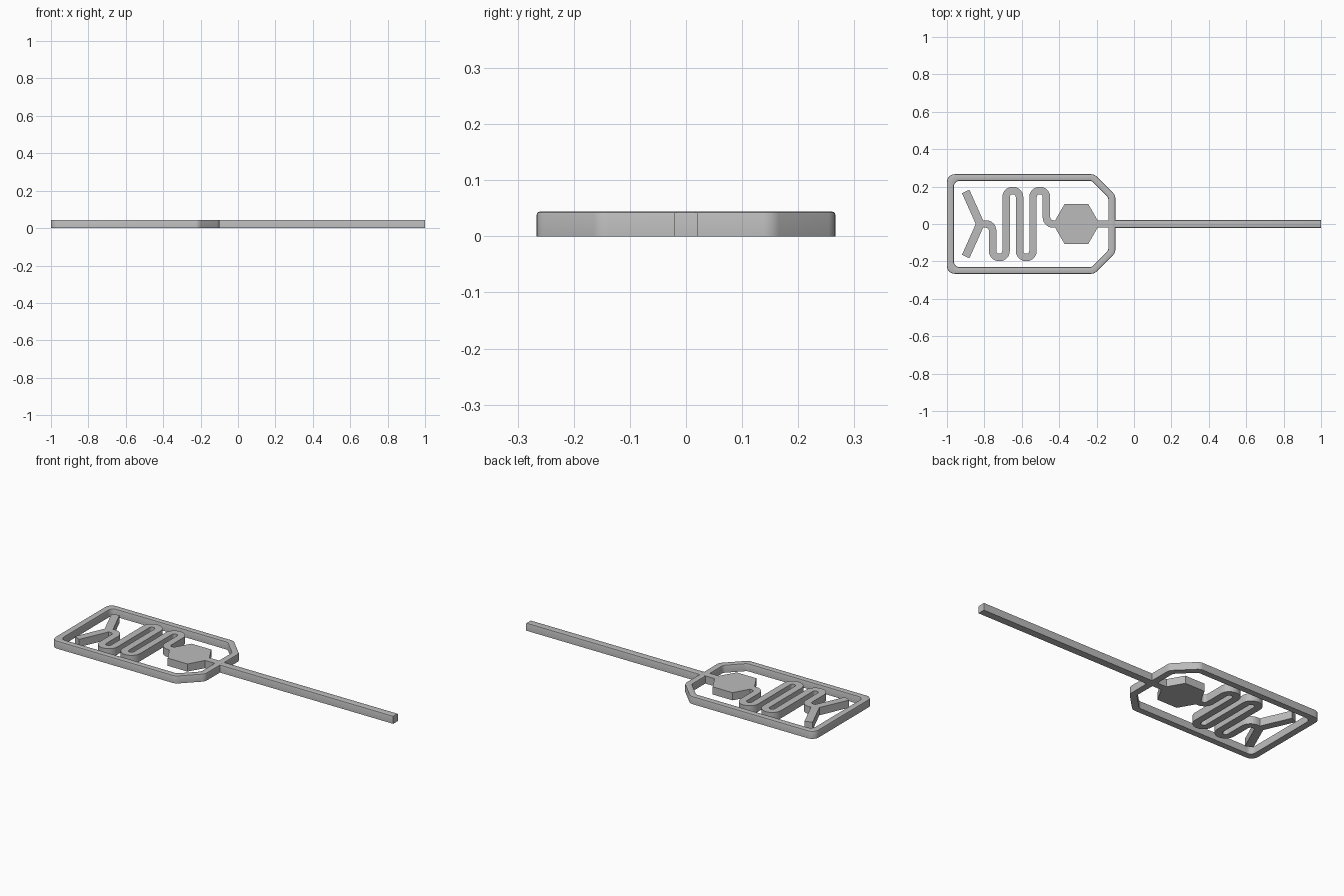
import bpy, bmesh
from math import pi, radians, tan
from mathutils import Vector, Matrix

old = bpy.data.objects.get("Cube")
if old:
    bpy.data.objects.remove(old, do_unlink=True)

HEIGHT = 0.044
WIDTH = 0.04
EDGE = 0.005

grey = bpy.data.materials.new("plain grey")
grey.use_nodes = True
colour = (0.5, 0.5, 0.5, 1)
grey.diffuse_color = colour
grey.node_tree.nodes["Principled BSDF"].inputs["Base Color"].default_value = colour


def rounded(points, radius, closed=False, steps=8):
    """Replace the corners of a flat path with arcs."""
    pts = [Vector(p) for p in points]
    out = []
    for i, p in enumerate(pts):
        if not closed and i in (0, len(pts) - 1):
            out.append(p)
            continue
        a = (pts[i - 1] - p).normalized()
        b = (pts[(i + 1) % len(pts)] - p).normalized()
        half = a.angle(b) / 2
        reach = radius / tan(half)
        middle = p + (a + b).normalized() * (reach ** 2 + radius ** 2) ** 0.5
        start = p + a * reach - middle
        sweep = pi - 2 * half
        if a.x * b.y - a.y * b.x > 0:
            sweep = -sweep
        for k in range(steps + 1):
            out.append(middle + Matrix.Rotation(sweep * k / steps, 2) @ start)
    return out


def sides(path, width):
    """Offset an open path to both sides with mitred bends."""
    left, right = [], []
    for i, p in enumerate(path):
        d1 = (p - path[max(i - 1, 0)]).normalized()
        d2 = (path[min(i + 1, len(path) - 1)] - p).normalized()
        d = (d1 + d2).normalized()
        ref = d1 if d1.length else d2
        off = Vector((-d.y, d.x)) * (width / 2 / d.dot(ref))
        left.append(p + off)
        right.append(p - off)
    return left, right


def finish(name, bm):
    bmesh.ops.recalc_face_normals(bm, faces=bm.faces)
    mesh = bpy.data.meshes.new(name)
    bm.to_mesh(mesh)
    bm.free()
    mesh.materials.append(grey)
    obj = bpy.data.objects.new(name, mesh)
    bpy.context.collection.objects.link(obj)
    bpy.ops.object.select_all(action="DESELECT")
    obj.select_set(True)
    bpy.context.view_layer.objects.active = obj
    bpy.ops.object.shade_smooth_by_angle(angle=radians(30))


def slab(name, left, right, closed=False, soften=False):
    """Raise the band between two outlines, optionally softening its top rim."""
    bm = bmesh.new()
    a = [bm.verts.new((p.x, p.y, 0)) for p in left]
    b = [bm.verts.new((p.x, p.y, 0)) for p in right]
    count = len(a)
    for i in range(count if closed else count - 1):
        j = (i + 1) % count
        bm.faces.new((a[i], a[j], b[j], b[i]))
    made = bmesh.ops.extrude_face_region(bm, geom=bm.faces[:], use_keep_orig=True)
    top = [v for v in made["geom"] if isinstance(v, bmesh.types.BMVert)]
    bmesh.ops.translate(bm, verts=top, vec=(0, 0, HEIGHT))
    bmesh.ops.recalc_face_normals(bm, faces=bm.faces)
    if soften:
        rim = [e for e in bm.edges
               if all(v.co.z > HEIGHT / 2 for v in e.verts)
               and any(abs(f.normal.z) < 0.5 for f in e.link_faces)]
        bmesh.ops.bevel(bm, geom=rim, offset=EDGE, segments=2, profile=0.5,
                        affect="EDGES")
    finish(name, bm)


def bar(name, points, width=WIDTH, radius=0, soften=False):
    path = rounded(points, radius) if radius else [Vector(p) for p in points]
    slab(name, *sides(path, width), soften=soften)


def frame_outline(back, side, shoulder, front, cheek, radius):
    half = [(back, side), (shoulder, side), (front, cheek)]
    return rounded(half + [(x, -y) for x, y in reversed(half)], radius, True)


# Surrounding frame with two cut corners
slab("frame",
     frame_outline(-1, 0.266, -0.212, -0.1, 0.154, 0.04),
     frame_outline(-0.963, 0.231, -0.227, -0.137, 0.141, 0.03),
     closed=True, soften=True)

# Long handle, and the short link inside the frame
bar("handle", [(-0.104, 0), (1, 0)], 0.042, soften=True)
bar("inner_link", [(-0.2, 0), (-0.132, 0)])

# Hexagonal pad
bm = bmesh.new()
bmesh.ops.create_cone(bm, cap_ends=True, segments=6, radius1=0.125,
                      radius2=0.125, depth=HEIGHT,
                      matrix=Matrix.Translation((-0.308, 0, HEIGHT / 2))
                      @ Matrix.Rotation(pi / 2, 4, "Z"))
finish("hexagon_pad", bm)

# Winding channel: legs alternate between the lower and upper bends
pitch, first, reach = 0.072, -0.756, 0.179
path = [(-0.83, 0), (first, 0)]
for leg in range(4):
    y = -reach if leg % 2 == 0 else reach
    path += [(first + pitch * leg, y), (first + pitch * (leg + 1), y)]
path += [(first + pitch * 4, 0), (-0.42, 0)]
bar("winding_channel", path, radius=pitch / 2 - 0.0005)

# Forked inlet
for name, s in (("left_fork", 1), ("right_fork", -1)):
    bar(name, [(-0.822, 0), (-0.9, 0.174 * s)], 0.044)
